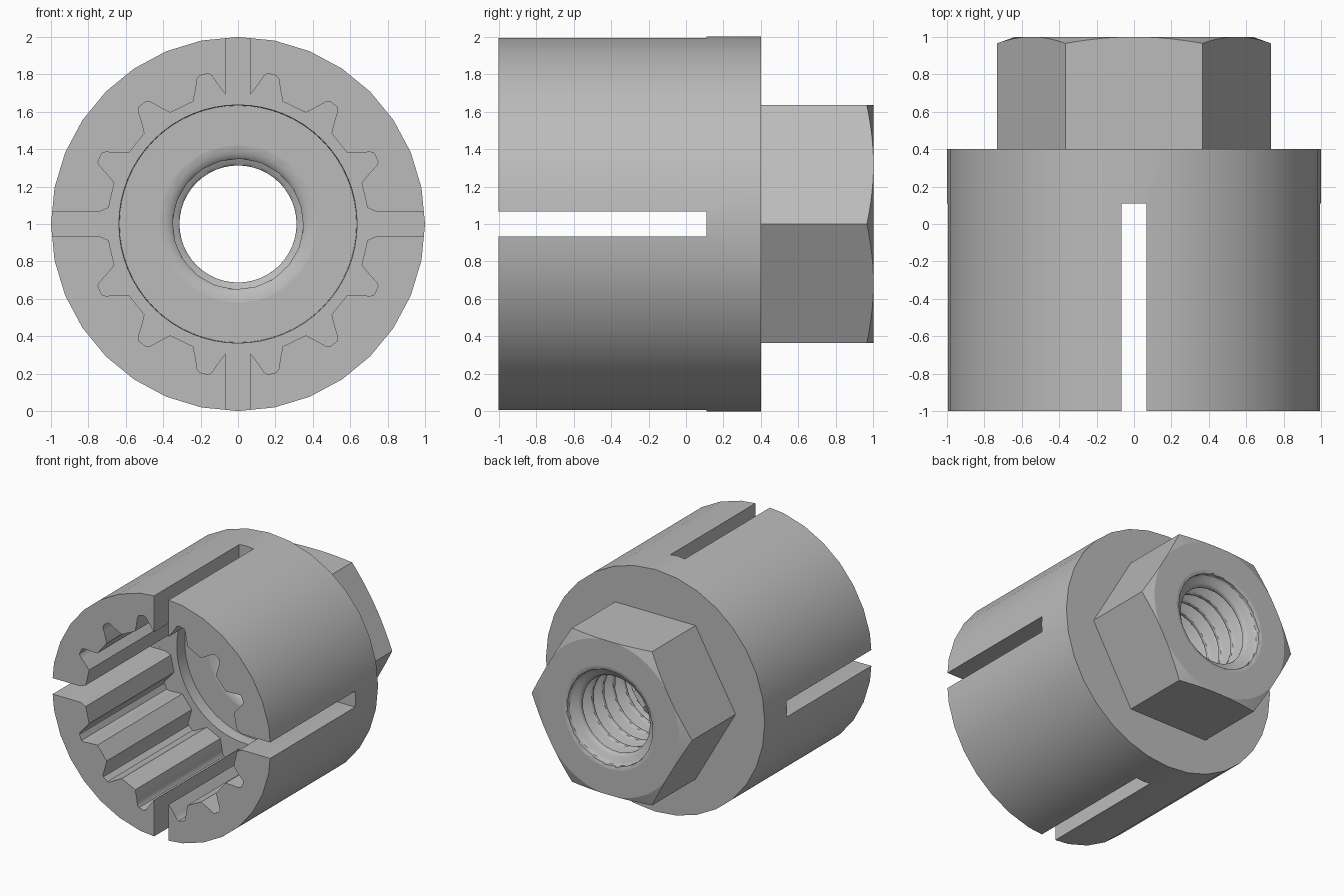
import bpy, bmesh
from math import sin, cos, pi, tau, radians, sqrt

cube = bpy.data.objects.get("Cube")
if cube:
    bpy.data.objects.remove(cube, do_unlink=True)

steel = bpy.data.materials.new("steel_grey")
steel.use_nodes = True
GREY = (0.5, 0.5, 0.5, 1)
steel.diffuse_color = GREY
steel.node_tree.nodes["Principled BSDF"].inputs["Base Color"].default_value = GREY


def finish(name, bm):
    bmesh.ops.recalc_face_normals(bm, faces=bm.faces)
    mesh = bpy.data.meshes.new(name)
    bm.to_mesh(mesh)
    bm.free()
    mesh.materials.append(steel)
    obj = bpy.data.objects.new(name, mesh)
    obj.location.z = 1
    bpy.context.collection.objects.link(obj)
    return obj


def circle(r, n):
    return [(r * cos(tau * i / n), r * sin(tau * i / n)) for i in range(n)]


def box(w, h):
    return [(-w, -h), (w, -h), (w, h), (-w, h)]


def prism(name, outline, y0, y1, end_scale=1):
    """Solid along y from an x, z outline, optionally tapered."""
    bm = bmesh.new()
    a = [bm.verts.new((x, y0, z)) for x, z in outline]
    b = [bm.verts.new((x * end_scale, y1, z * end_scale)) for x, z in outline]
    bm.faces.new(a)
    bm.faces.new(b[::-1])
    for i in range(len(a)):
        j = (i + 1) % len(a)
        bm.faces.new((a[i], b[i], b[j], a[j]))
    return finish(name, bm)


def activate(obj):
    bpy.ops.object.select_all(action='DESELECT')
    obj.select_set(True)
    bpy.context.view_layer.objects.active = obj


def boolean(obj, tool, operation='DIFFERENCE'):
    tool.hide_render = True
    activate(obj)
    mod = obj.modifiers.new("cut", 'BOOLEAN')
    mod.operation = operation
    mod.solver = 'EXACT'
    mod.object = tool
    bpy.ops.object.modifier_apply(modifier=mod.name)
    bpy.data.objects.remove(tool, do_unlink=True)


def smooth(obj, angle=30):
    activate(obj)
    bpy.ops.object.shade_smooth_by_angle(angle=radians(angle))


# Key sizes
BACK, FLOOR, BORE_END = 0.4, 0.11, 0.21
LIP, MINOR, MAJOR, PITCH = 0.42, 0.313, 0.39, 0.14

# Internal spline outline: grooves given as (half angle, radius)
TEETH = 14
flank = [(7.2, 0.697), (5.2, 0.74), (3.6, 0.782), (2.9, 0.805), (1.7, 0.82)]
groove = [(-a, r) for a, r in flank] + [(a, r) for a, r in flank[::-1]]
spline = []
for i in range(TEETH):
    for a, r in groove:
        t = tau * i / TEETH + radians(a)
        spline.append((r * cos(t), r * sin(t)))

# Sleeve with splined socket, stepped bore and four slots
sleeve = prism("sleeve", circle(1, 32), -1, BACK)
boolean(sleeve, prism("spline_cutter", spline, -1.2, FLOOR))
boolean(sleeve, prism("bore_cutter", circle(0.64, 64), 0, BORE_END, 0.99))
boolean(sleeve, prism("hole_cutter", circle(LIP, 48), 0, 0.6))
boolean(sleeve, prism("upright_slot_cutter", box(0.066, 1.2), -1.2, FLOOR - 0.001))
boolean(sleeve, prism("level_slot_cutter", box(1.2, 0.066), -1.2, FLOOR - 0.001))
smooth(sleeve)

# Hex head with chamfered corners
head = prism("hex_head", circle(0.733, 6), BACK - 0.02, 1.05)
cone_base = 0.637 + 0.7 * 2.8
boolean(head, prism("chamfer_cone", circle(cone_base, 96), 0.3, 1, 0.637 / cone_base),
        'INTERSECT')
boolean(head, prism("head_hole_cutter", circle(LIP, 48), 0, 1.2))
smooth(head, 12)


# Threaded hole with rounded mouths at both ends
def thread_radius(phase):
    d = abs((phase % 1) - 0.5) * 2
    ramp = min(max((d - 0.2) / 0.6, 0), 1)
    return MAJOR + (MINOR - MAJOR) * ramp


def mouth_radius(y):
    d = min(y - BORE_END, 1 - y)
    f = LIP - MINOR
    return LIP - sqrt(max(2 * f * d - d * d, 0)) if d < f else MINOR


bm = bmesh.new()
SIDES, STEPS = 48, 20
rows = int(((1 - BORE_END) / PITCH + 1) * STEPS) + 2
columns = []
for i in range(SIDES + 1):
    t = tau * i / SIDES
    column = []
    for k in range(rows):
        phase = k / STEPS + i / SIDES - 1
        y = min(max(BORE_END + PITCH * phase, BORE_END), 1)
        r = max(thread_radius(phase), mouth_radius(y))
        if y in (BORE_END, 1):
            r = LIP
        column.append(bm.verts.new((r * cos(t), y, r * sin(t))))
    columns.append(column)
for a, b in zip(columns, columns[1:]):
    for k in range(rows - 1):
        bm.faces.new((a[k], a[k + 1], b[k + 1], b[k]))
bmesh.ops.remove_doubles(bm, verts=bm.verts, dist=0.0005)
thread = finish("internal_thread", bm)
# Face the open tube inward
mesh = thread.data
mid = mesh.polygons[len(mesh.polygons) // 2]
if mid.normal.x * mid.center.x + mid.normal.z * mid.center.z > 0:
    mesh.flip_normals()
smooth(thread, 35)
